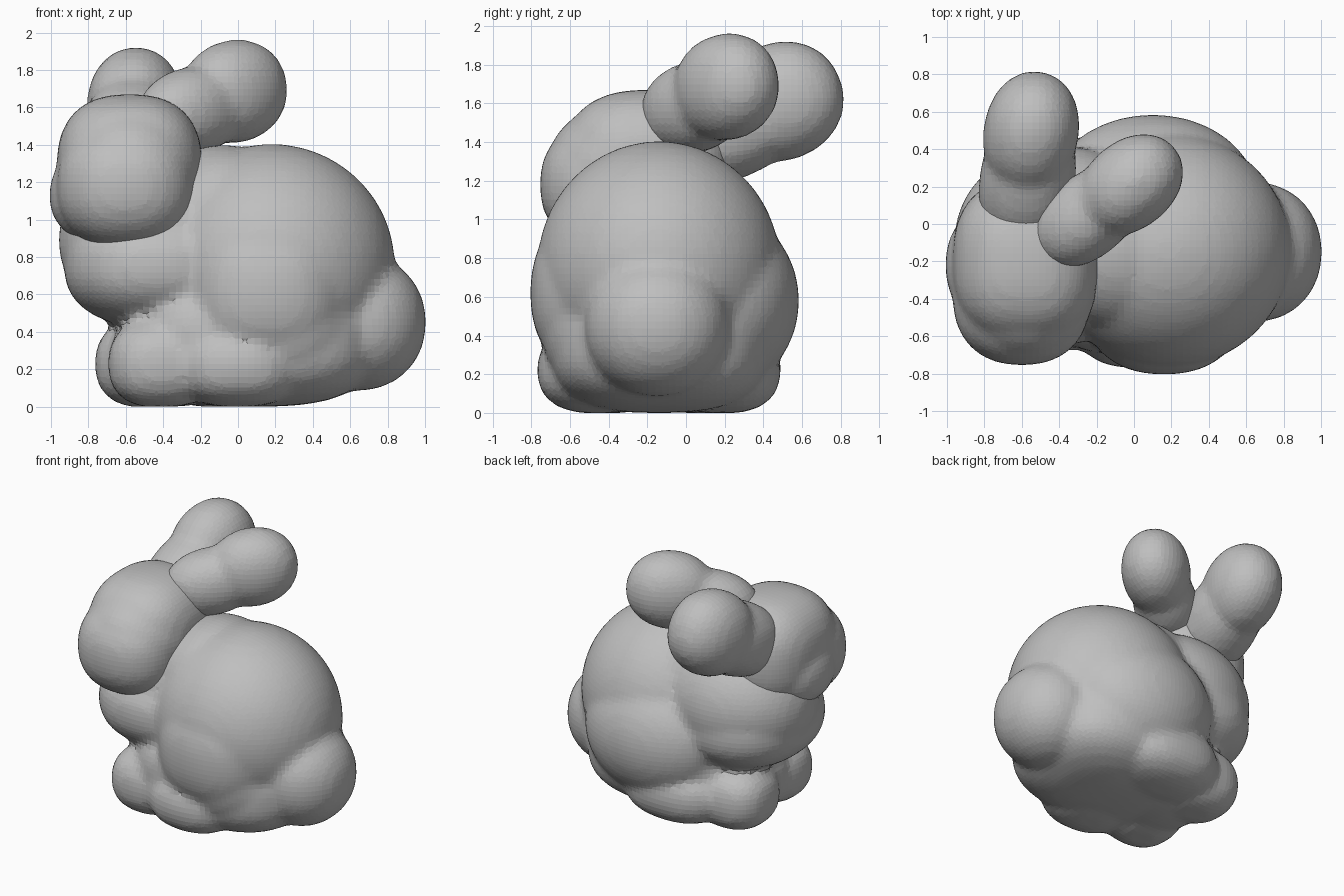
import bpy
import bmesh
from mathutils import Matrix, Vector

cube = bpy.data.objects.get("Cube")
if cube:
    bpy.data.objects.remove(cube, do_unlink=True)

grey = bpy.data.materials.new("stone grey")
grey.use_nodes = True
colour = (0.52, 0.52, 0.52, 1)
grey.diffuse_color = colour
grey.node_tree.nodes["Principled BSDF"].inputs["Base Color"].default_value = colour


def add_blob(bm, centre, radii, power=2.0, direction=(1, 0, 0)):
    """Rounded lump, boxier for higher powers, first radius along direction."""
    along = Vector(direction).normalized()
    side = Vector((0, 0, 1)).cross(along).normalized()
    turn = Matrix((along, side, along.cross(side))).transposed()
    for v in bmesh.ops.create_icosphere(bm, subdivisions=4, radius=1)["verts"]:
        size = sum(abs(c) ** power for c in v.co) ** (1 / power)
        local = Vector([c * r / size for c, r in zip(v.co, radii)])
        v.co = turn @ local + Vector(centre)
        v.co.z = max(v.co.z, 0)


def fuse(name, blobs, smoothing):
    """Merge the lumps into one faceted skin with softened creases."""
    bm = bmesh.new()
    for blob in blobs:
        add_blob(bm, *blob)
    mesh = bpy.data.meshes.new(name)
    bm.to_mesh(mesh)
    bm.free()
    mesh.materials.append(grey)
    obj = bpy.data.objects.new(name, mesh)
    bpy.context.collection.objects.link(obj)
    remesh = obj.modifiers.new("Fuse", "REMESH")
    remesh.mode = "VOXEL"
    remesh.voxel_size = 0.035
    smooth = obj.modifiers.new("Soften", "SMOOTH")
    smooth.factor = 0.5
    smooth.iterations = smoothing


torso = [
    ((0.18, -0.14, 0.75), (0.66, 0.63, 0.655)),        # back
    ((-0.08, -0.12, 1.0), (0.42, 0.45, 0.4)),          # shoulders
    ((0.08, -0.14, 0.36), (0.66, 0.57, 0.36), 2.8),    # belly
    ((-0.4, -0.08, 0.89), (0.56, 0.5, 0.49)),          # upper chest
    ((-0.43, -0.12, 0.75), (0.5, 0.53, 0.33), 2.3),    # lower chest
    ((-0.36, -0.13, 0.26), (0.32, 0.38, 0.26), 2.5),   # under the chest
]
haunches = [
    ((0.16, -0.36, 0.62), (0.45, 0.445, 0.46), 2.3),
    ((0.24, -0.34, 0.45), (0.42, 0.41, 0.42)),
    ((0.1, 0.15, 0.58), (0.56, 0.435, 0.48)),
]
feet = [
    ((-0.41, -0.41, 0.23), (0.285, 0.27, 0.24), 2.4),
    ((0.0, -0.46, 0.22), (0.34, 0.31, 0.225), 2.4),
    ((-0.48, 0.08, 0.23), (0.285, 0.27, 0.24), 2.4),
    ((-0.09, 0.19, 0.225), (0.4, 0.3, 0.23), 2.4),
]
tail = [((0.64, -0.15, 0.45), (0.365, 0.375, 0.365), 2.1)]
fuse("body", torso + haunches + feet + tail, 4)

# Head: skull, brow, muzzle and cheeks
fuse("head", [
    ((-0.58, -0.2, 1.27), (0.39, 0.44, 0.4), 2.5),
    ((-0.58, -0.32, 1.27), (0.38, 0.4, 0.34)),
    ((-0.6, -0.38, 1.18), (0.37, 0.375, 0.34), 2.3),
    ((-0.62, -0.22, 1.13), (0.39, 0.36, 0.29), 2.2),
], 4)

# Ears swept backwards, each a full tip on a slimmer root
left_sweep = (0.15, 0.88, 0.4)
right_sweep = (0.75, 0.63, 0.21)
fuse("left_ear", [
    ((-0.55, 0.49, 1.61), (0.33, 0.255, 0.305), 2.1, left_sweep),
    ((-0.57, 0.24, 1.48), (0.38, 0.255, 0.265), 2.2, left_sweep),
], 4)
fuse("right_ear", [
    ((-0.02, 0.21, 1.685), (0.31, 0.235, 0.275), 2.1, right_sweep),
    ((-0.25, 0.04, 1.58), (0.33, 0.22, 0.235), 2.1, right_sweep),
], 4)
